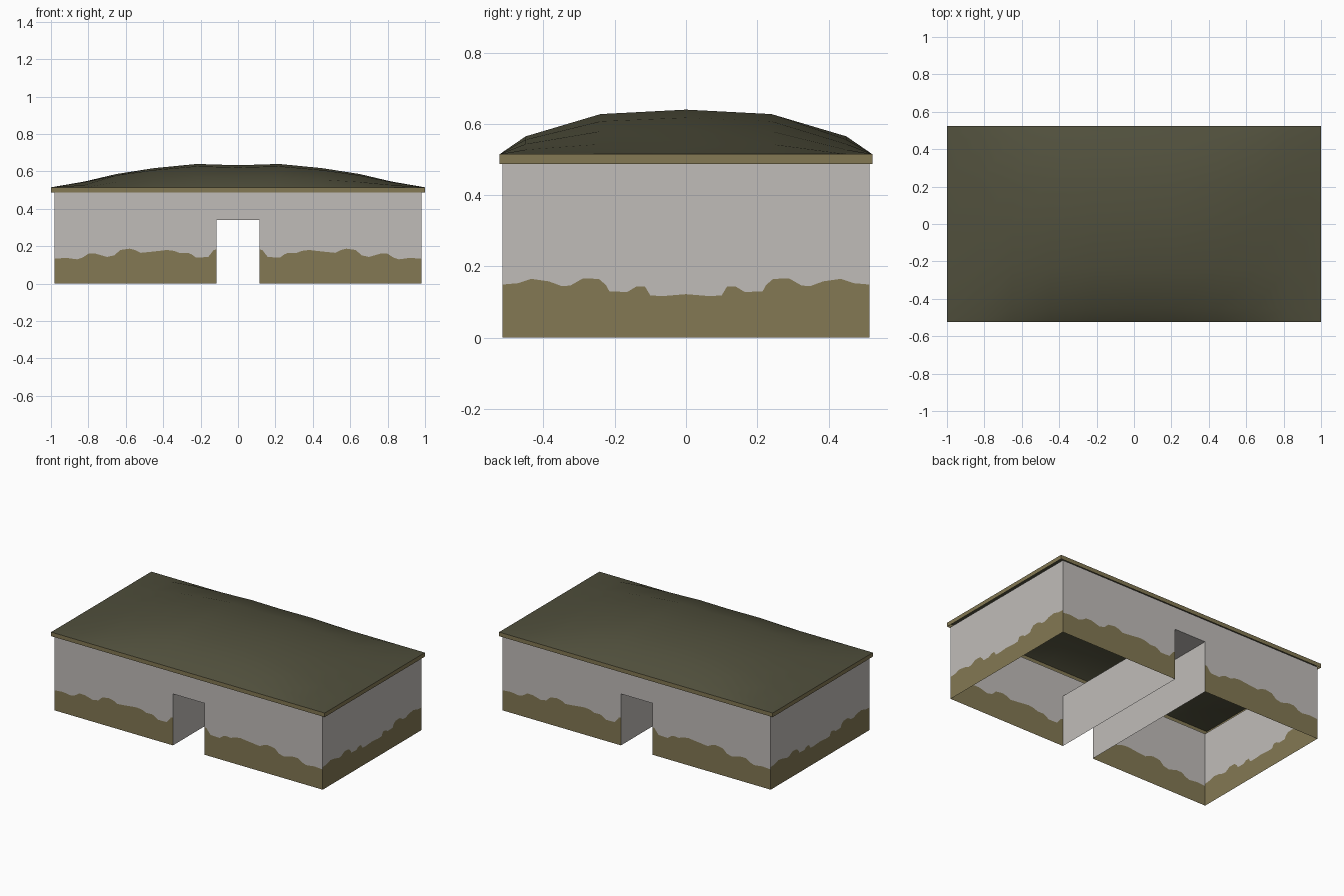
import bpy, bmesh

if "Cube" in bpy.data.objects:
    bpy.data.objects.remove(bpy.data.objects["Cube"])


def material(name, rgb):
    m = bpy.data.materials.new(name)
    m.diffuse_color = (*rgb, 1)
    m.use_nodes = True
    m.node_tree.nodes["Principled BSDF"].inputs["Base Color"].default_value = m.diffuse_color
    return m


PLASTER = material("pale grey plaster", (0.527, 0.503, 0.485))
MUD = material("tan mud", (0.227, 0.188, 0.087))
ROOF = material("dark olive roof", (0.08, 0.078, 0.045))

WX, WY, WALL_TOP = 0.98, 0.515, 0.489
RX, RY, EAVE = 1.0, 0.523, 0.515
DOOR_X, DOOR_Z = 0.115, 0.34


def finish(name, bm, mats):
    me = bpy.data.meshes.new(name)
    bm.to_mesh(me)
    bm.free()
    for m in mats:
        me.materials.append(m)
    ob = bpy.data.objects.new(name, me)
    bpy.context.collection.objects.link(ob)
    return ob


def face(bm, pts, outward, mat=0):
    f = bm.faces.new([bm.verts.new(p) for p in pts])
    f.normal_update()
    if f.normal.dot(outward) < 0:
        f.normal_flip()
    f.material_index = mat


def banded_panel(bm, profile, place, outward):
    """Wall sheet: mud below the wavy profile, plaster above it."""
    for (a, za), (b, zb) in zip(profile, profile[1:]):
        face(bm, [place(a, 0), place(b, 0), place(b, zb), place(a, za)], outward, 1)
        face(bm, [place(a, za), place(b, zb), place(b, WALL_TOP), place(a, WALL_TOP)], outward, 0)


# wavy top edge of the mud band, from the middle outwards
long_band = [(DOOR_X, .183), (.13, .18), (.145, .16), (.16, .142), (.225, .14), (.25, .158),
             (.27, .165), (.31, .163), (.34, .175), (.38, .18), (.45, .172), (.52, .165),
             (.55, .18), (.58, .187), (.63, .18), (.66, .152), (.70, .143), (.76, .16),
             (.80, .16), (.83, .14), (.86, .13), (.92, .138), (WX, .133)]
short_band = [(0, .122), (.06, .117), (.10, .118), (.115, .143), (.14, .143), (.165, .128),
              (.215, .130), (.225, .148), (.245, .165), (.29, .166), (.325, .146), (.35, .145),
              (.385, .158), (.435, .165), (.47, .153), (WY, .149)]

# front and back walls with a doorway
for name, s in (("front_wall", -1), ("back_wall", 1)):
    bm = bmesh.new()
    out = (0, s, 0)
    for k in (-1, 1):
        banded_panel(bm, long_band, lambda a, z: (k * a, s * WY, z), out)
    face(bm, [(x, s * WY, z) for x, z in ((-DOOR_X, DOOR_Z), (DOOR_X, DOOR_Z),
                                          (DOOR_X, WALL_TOP), (-DOOR_X, WALL_TOP))], out)
    finish(name, bm, (PLASTER, MUD))

# end walls
for name, s in (("left_wall", -1), ("right_wall", 1)):
    bm = bmesh.new()
    for k in (-1, 1):
        banded_panel(bm, short_band, lambda a, z: (s * WX, k * a, z), (s, 0, 0))
    finish(name, bm, (PLASTER, MUD))

# passage running straight through
bm = bmesh.new()
for s in (-1, 1):
    x = s * DOOR_X
    face(bm, [(x, -WY, 0), (x, WY, 0), (x, WY, DOOR_Z), (x, -WY, DOOR_Z)], (-s, 0, 0))
face(bm, [(-DOOR_X, -WY, DOOR_Z), (DOOR_X, -WY, DOOR_Z),
          (DOOR_X, WY, DOOR_Z), (-DOOR_X, WY, DOOR_Z)], (0, 0, -1))
finish("passage", bm, (PLASTER,))

# tan eave rim
bm = bmesh.new()
for s in (-1, 1):
    face(bm, [(-RX, s * RY, .488), (RX, s * RY, .488), (RX, s * RY, EAVE), (-RX, s * RY, EAVE)], (0, s, 0))
    face(bm, [(s * RX, -RY, .488), (s * RX, RY, .488), (s * RX, RY, EAVE), (s * RX, -RY, EAVE)], (s, 0, 0))
finish("eave_rim", bm, (MUD,))

# low domed roof: product of a long and a short profile
px = [(0, .945), (.22, 1), (.45, .82), (.65, .57), (.82, .25), (RX, 0)]
py = [(0, 1), (.24, .9), (.45, .4), (RY, 0)]
px = [(-x, h) for x, h in px[:0:-1]] + px
py = [(-y, h) for y, h in py[:0:-1]] + py
bm = bmesh.new()
grid = [[bm.verts.new((x, y, EAVE + .125 * hx * hy)) for y, hy in py] for x, hx in px]
for i in range(len(px) - 1):
    for j in range(len(py) - 1):
        f = bm.faces.new((grid[i][j], grid[i + 1][j], grid[i + 1][j + 1], grid[i][j + 1]))
        f.smooth = True
finish("domed_roof", bm, (ROOF,))
